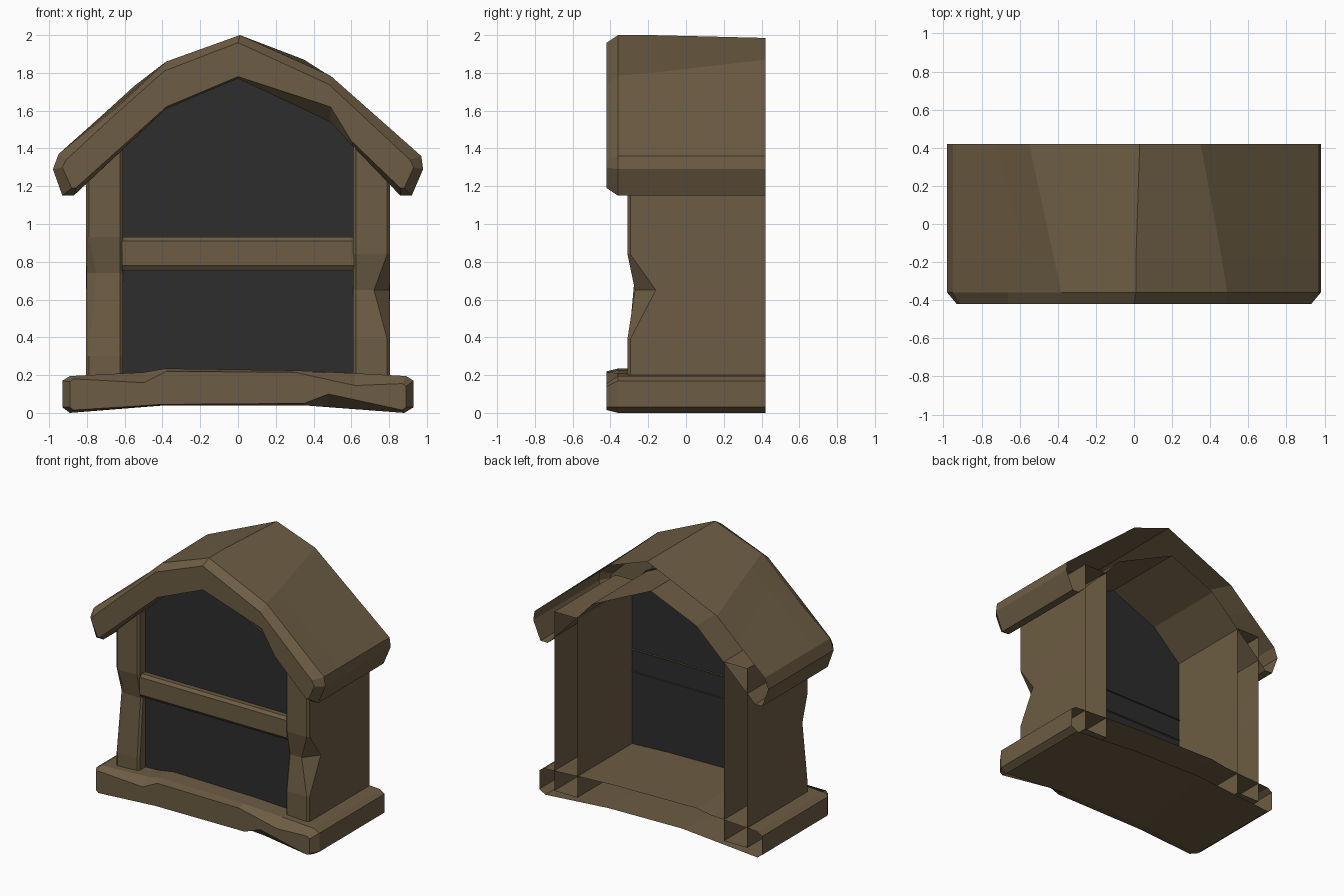
import bpy, bmesh

if "Cube" in bpy.data.objects:
    bpy.data.objects.remove(bpy.data.objects["Cube"])


def material(name, rgb):
    m = bpy.data.materials.new(name)
    m.diffuse_color = (*rgb, 1)
    m.use_nodes = True
    m.node_tree.nodes["Principled BSDF"].inputs["Base Color"].default_value = m.diffuse_color
    return m


wood = material("brown wood", (0.152, 0.108, 0.057))
dark = material("dark panel", (0.026, 0.026, 0.026))


def loft(name, rings, mat, cap_first=False, cap_last=False):
    """Join equal closed rings of points into a faceted shell."""
    bm = bmesh.new()
    vs = [[bm.verts.new(p) for p in r] for r in rings]
    n = len(rings[0])
    for a, b in zip(vs, vs[1:]):
        for i in range(n):
            j = (i + 1) % n
            bm.faces.new((a[i], a[j], b[j], b[i]))
    if cap_first:
        bm.faces.new(vs[0])
    if cap_last:
        bm.faces.new(vs[-1])
    bmesh.ops.recalc_face_normals(bm, faces=bm.faces)
    me = bpy.data.meshes.new(name)
    bm.to_mesh(me)
    bm.free()
    me.materials.append(mat)
    ob = bpy.data.objects.new(name, me)
    bpy.context.collection.objects.link(ob)
    return ob


def at_y(profile, y, **moved):
    """Place an x/z profile at depth y, with some points moved (p3=(x, z))."""
    pts = list(profile)
    for k, v in moved.items():
        pts[int(k[1:])] = v
    return [(x, y, z) for x, z in pts]


# Arched roof: bevelled front, chipped left slope, open back
roof = [(-.98, 1.29), (-.95, 1.37), (-.66, 1.60), (-.38, 1.86), (.01, 2.0),
        (.49, 1.785), (.97, 1.36), (.98, 1.29), (.92, 1.15), (.86, 1.15),
        (.60, 1.42), (.49, 1.54), (0, 1.77), (-.38, 1.61), (-.87, 1.15),
        (-.93, 1.15)]
roof_front = [(-.93, 1.30), (-.91, 1.34), (-.66, 1.57), (-.39, 1.81), (0, 1.96),
              (.48, 1.74), (.91, 1.34), (.93, 1.30), (.88, 1.19), (.86, 1.19),
              (.60, 1.44), (.49, 1.62), (0, 1.78), (-.38, 1.62), (-.86, 1.19),
              (-.88, 1.19)]
loft("roof", [at_y(roof_front, -.42), at_y(roof, -.36),
              at_y(roof, -.18, p2=(-.57, 1.695), p3=(-.42, 1.83), p5=(.46, 1.80)),
              at_y(roof, .42, p2=(-.72, 1.575), p3=(-.55, 1.73), p4=(.03, 1.985),
                   p5=(.35, 1.87))], wood, cap_first=True)

# Base plinth: slightly arched, chipped front edge, open back
base = [(-.93, .03), (-.93, .17), (-.89, .195), (-.50, .215), (-.38, .235),
        (.30, .225), (.62, .21), (.89, .195), (.93, .17), (.93, .03),
        (.88, 0), (.48, .03), (.35, .04), (-.40, .04), (-.89, 0)]
base_front = [(-.89, .03), (-.89, .165), (-.87, .18), (-.50, .16), (-.38, .22),
              (.30, .215), (.62, .145), (.87, .155), (.89, .14), (.89, .03),
              (.87, .015), (.48, .10), (.35, .05), (-.40, .045), (-.87, .015)]
loft("base", [at_y(base_front, -.42), at_y(base, -.36),
              at_y(base, .42, p13=(-.26, .05))], wood, cap_first=True)


# Side posts: each with a chip knocked out of its front outer edge
def post(name, side, z_low, z_chip, z_high, chip_x, chip_y):
    whole = [(.61, .42), (.61, -.295), (.625, -.31), (.79, -.31), (.805, -.295), (.805, .42)]
    chip = [(.61, .42), (.61, -.26), (.625, -.27), (chip_x, -.27), (.803, chip_y), (.805, .42)]
    rings = []
    for z, prof in ((.05, whole), (z_low, whole), (z_chip, chip), (z_high, whole), (1.40, whole)):
        rings.append([(side * x, y, z) for x, y in prof])
    ob = loft(name, rings, wood, True, True)
    # leave the back end open
    bm = bmesh.new()
    bm.from_mesh(ob.data)
    back = [f for f in bm.faces if all(v.co.y > .41 for v in f.verts)]
    bmesh.ops.delete(bm, geom=back, context='FACES')
    bm.to_mesh(ob.data)
    bm.free()


post("right_post", 1, .39, .65, .84, .72, -.16)
post("left_post", -1, .30, .74, .93, .75, -.24)

# Cross bar in front of the panel, open at the back
bar = [(-.215, .76), (-.275, .755), (-.295, .78), (-.295, .91), (-.275, .93), (-.215, .925)]
bar_ob = loft("cross_bar", [[(x, y, z) for y, z in bar] for x in (-.615, .615)], wood)
bm = bmesh.new()
bm.from_mesh(bar_ob.data)
bmesh.ops.delete(bm, geom=[f for f in bm.faces if all(v.co.y > -.22 for v in f.verts)],
                 context='FACES')
bm.to_mesh(bar_ob.data)
bm.free()

# Dark arched panel
panel = [(-.615, .19), (.615, .19), (.615, 1.41), (.49, 1.55), (0, 1.78), (-.38, 1.62), (-.615, 1.40)]
loft("back_panel", [at_y(panel, -.232), at_y(panel, -.228)], dark, True, True)
